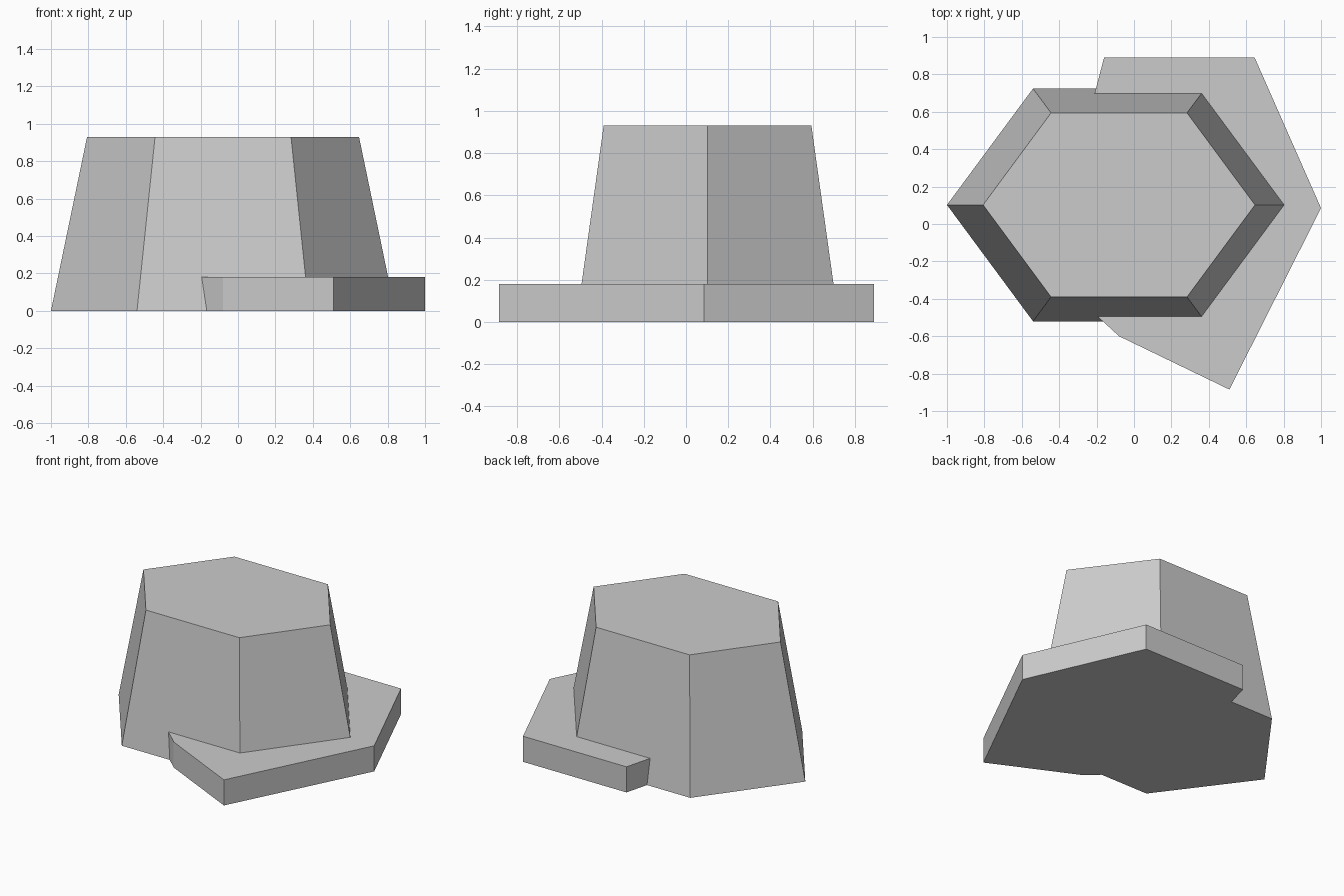
import bpy, bmesh

cube = bpy.data.objects.get("Cube")
if cube:
    bpy.data.objects.remove(cube, do_unlink=True)

# Plain grey stone
stone = bpy.data.materials.new("grey stone")
stone.use_nodes = True
grey = (0.6, 0.6, 0.6, 1)
stone.diffuse_color = grey
stone.node_tree.nodes["Principled BSDF"].inputs["Base Color"].default_value = grey


def prism(name, bottom, top, height):
    """Solid between two matching outlines, flat shaded."""
    bm = bmesh.new()
    low = [bm.verts.new((x, y, 0)) for x, y in bottom]
    high = [bm.verts.new((x, y, height)) for x, y in top]
    bm.faces.new(low)
    bm.faces.new(high)
    n = len(low)
    for i in range(n):
        j = (i + 1) % n
        bm.faces.new((low[i], low[j], high[j], high[i]))
    bmesh.ops.recalc_face_normals(bm, faces=bm.faces)
    mesh = bpy.data.meshes.new(name)
    bm.to_mesh(mesh)
    bm.free()
    mesh.materials.append(stone)
    obj = bpy.data.objects.new(name, mesh)
    bpy.context.collection.objects.link(obj)
    return obj


def hexagon(rx, ry):
    """Stretched hexagon with points to the left and right."""
    cx, cy = -0.08, 0.102
    return [(cx + rx * u, cy + ry * v) for u, v in
            ((-1, 0), (-.5, -1), (.5, -1), (1, 0), (.5, 1), (-.5, 1))]


# Tall tapering rock
prism("tall_rock", hexagon(0.92, 0.622), hexagon(0.727, 0.492), 0.93)

# Low irregular slab, its inner corner buried in the tall rock
slab = [(-.16, .89), (-.46, -.25), (-.08, -.6), (.51, -.885), (1, .085), (.645, .89)]
prism("low_slab", slab, slab, 0.18)
